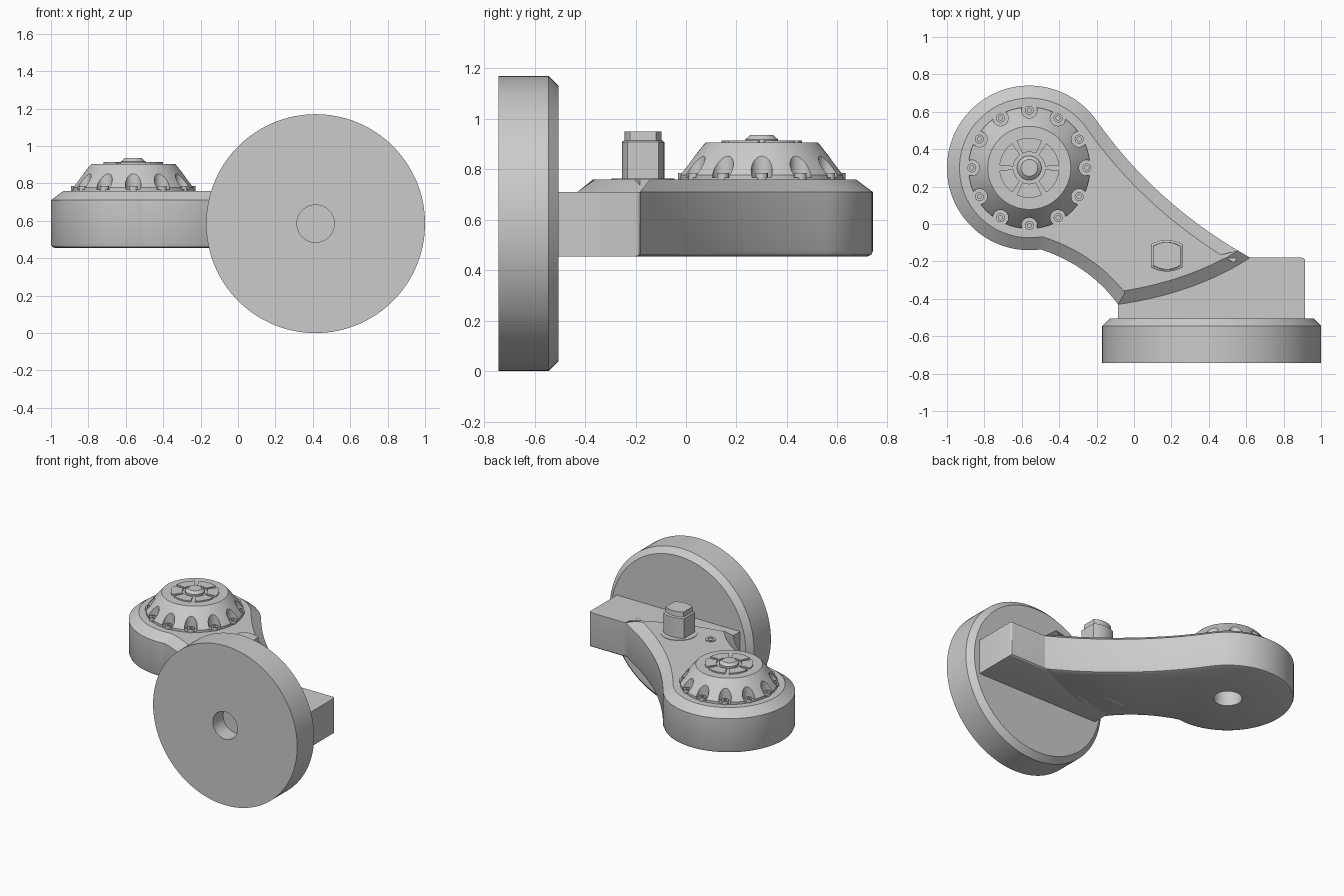
import bpy, bmesh, math
from mathutils import Vector, Matrix

if "Cube" in bpy.data.objects:
    bpy.data.objects.remove(bpy.data.objects["Cube"])

grey = bpy.data.materials.new("plain_grey")
grey.use_nodes = True
grey.diffuse_color = (0.6, 0.6, 0.6, 1)
grey.node_tree.nodes["Principled BSDF"].inputs["Base Color"].default_value = (0.6, 0.6, 0.6, 1)


def finish(name, bm, matrix=Matrix()):
    bmesh.ops.remove_doubles(bm, verts=bm.verts, dist=1e-5)
    bmesh.ops.recalc_face_normals(bm, faces=bm.faces)
    mesh = bpy.data.meshes.new(name)
    bm.to_mesh(mesh)
    bm.free()
    mesh.materials.append(grey)
    ob = bpy.data.objects.new(name, mesh)
    ob.matrix_world = matrix
    bpy.context.collection.objects.link(ob)
    return ob


def activate(ob):
    bpy.ops.object.select_all(action='DESELECT')
    ob.select_set(True)
    bpy.context.view_layer.objects.active = ob


def smooth(ob):
    activate(ob)
    bpy.ops.object.shade_smooth_by_angle(angle=math.radians(28))
    return ob


def cut(ob, cutter):
    mod = ob.modifiers.new("cut", 'BOOLEAN')
    mod.operation = 'DIFFERENCE'
    mod.solver = 'EXACT'
    mod.object = cutter
    activate(ob)
    bpy.ops.object.modifier_apply(modifier=mod.name)
    bpy.data.objects.remove(cutter)


def loft(bm, rings):
    """Skin matching closed loops and cap both ends."""
    loops = [[bm.verts.new(p) for p in r] for r in rings]
    n = len(loops[0])
    for a, b in zip(loops, loops[1:]):
        for i in range(n):
            j = (i + 1) % n
            bm.faces.new((a[i], a[j], b[j], b[i]))
    bm.faces.new(loops[0][::-1])
    bm.faces.new(loops[-1])


def lathe(bm, profile, centre=(0, 0), steps=96):
    """Revolve (radius, z) points; end radii are capped."""
    loft(bm, [[(centre[0] + r * math.cos(math.tau * i / steps),
                centre[1] + r * math.sin(math.tau * i / steps), z)
               for i in range(steps)] for r, z in profile])


def bezier(a, c, b, n=20):
    a, b, c = Vector(a), Vector(b), Vector(c)
    return [a * (1 - t) ** 2 + c * 2 * t * (1 - t) + b * t * t for t in (i / n for i in range(n))]


def inset(points, d):
    out = []
    for i, p in enumerate(points):
        e1 = (p - points[i - 1]).normalized()
        e2 = (points[(i + 1) % len(points)] - p).normalized()
        n1, n2 = Vector((-e1.y, e1.x)), Vector((-e2.y, e2.x))
        out.append(p + (n1 + n2) * d / (1 + n1.dot(n2)))
    return out


HEAD = (-0.56, 0.30)
BASE, DECK = 0.455, 0.76

# Arm: round head flowing into a curved, chamfered neck
outline = []
for i in range(73):
    a = math.radians(35 + (278 - 35) * i / 72)
    outline.append(Vector((HEAD[0] + 0.44 * math.cos(a), HEAD[1] + 0.44 * math.sin(a))))
head_start, head_end = outline[0].copy(), outline.pop()
outline += bezier(head_end, (-0.24, -0.22), (-0.085, -0.43))
outline += bezier((-0.085, -0.43), (0.33, -0.37), (0.62, -0.18))
outline += bezier((0.62, -0.18), (0.115, 0.105), head_start)[:]
bm = bmesh.new()
levels = [(0.02, BASE), (0.006, BASE + 0.006), (0, BASE + 0.02), (0, 0.71), (0.067, DECK)]
loft(bm, [[(p.x, p.y, z) for p in inset(outline, d)] for d, z in levels])
arm = finish("arm", bm)
bm = bmesh.new()
lathe(bm, [(0.095, BASE - 0.1), (0.095, BASE + 0.17)], HEAD)
cut(arm, finish("arm_hole_cutter", bm))
smooth(arm)

# Mounting block between arm and disc
bm = bmesh.new()
bmesh.ops.create_cube(bm, size=1)
bmesh.ops.transform(bm, verts=bm.verts, matrix=Matrix.Translation((0.415, -0.345, 0.5825))
                    @ Matrix.Diagonal((1.0, 0.33, 0.255, 1)))
edges = [e for e in bm.edges if all(v.co.y > -0.3 and v.co.x > 0.5 for v in e.verts)
         or all(v.co.y > -0.3 and v.co.z < 0.5 for v in e.verts)]
bmesh.ops.bevel(bm, geom=edges, offset=0.018, segments=3, affect='EDGES', profile=0.5)
smooth(finish("mounting_block", bm))

# Large disc with a chamfered rear rim and a blind front hole
bm = bmesh.new()
lathe(bm, [(0.1, 0.12), (0.1, 0), (0.585, 0), (0.585, 0.197), (0.545, 0.237)], steps=128)
smooth(finish("mounting_disc", bm, Matrix.Translation((0.415, -0.742, 0.585))
              @ Matrix.Rotation(-math.pi / 2, 4, 'X')))

# Knob: tapered body with twelve scallops
bm = bmesh.new()
lathe(bm, [(0.325, DECK - 0.01), (0.325, 0.777), (0.315, 0.79), (0.232, 0.895), (0.222, 0.905)], HEAD)
knob = finish("knob_body", bm)
spots = [(HEAD[0] + 0.308 * math.cos(math.tau * i / 12),
          HEAD[1] + 0.308 * math.sin(math.tau * i / 12)) for i in range(12)]
bm = bmesh.new()
for s in spots:
    lathe(bm, [(0.042, 0.768), (0.042, 1.0)], s, 24)
cut(knob, finish("scallop_cutter", bm))
smooth(knob)

# Small hollow-headed screw in each scallop
bm = bmesh.new()
for s in spots:
    lathe(bm, [(0.024, 0.76), (0.024, 0.785), (0.011, 0.785), (0.011, 0.775)], s, 16)
smooth(finish("knob_screws", bm))

# Raised segments on the knob top
bm = bmesh.new()
for k in range(6):
    angles = [math.radians(k * 60 + 5 + 50 * i / 10) for i in range(11)]
    ring = [(0.16, a) for a in angles] + [(0.085, a) for a in reversed(angles)]
    loft(bm, [[(HEAD[0] + r * math.cos(a), HEAD[1] + r * math.sin(a), z) for r, a in ring]
              for z in (0.9, 0.914)])
smooth(finish("knob_top_segments", bm))

# Centre button
bm = bmesh.new()
lathe(bm, [(0.065, 0.9), (0.065, 0.918), (0.045, 0.935)], HEAD, 48)
smooth(finish("knob_button", bm))

# Peg: round-ended post with two flats and a stepped top
def peg_ring(half, z):
    pts = []
    for sign in (1, -1):
        for i in range(13):
            t = 1 - 2 * i / 12
            pts.append((0.175 + sign * half * t,
                        -0.17 + sign * (half - 0.022 * t * t), z))
    return pts

bm = bmesh.new()
loft(bm, [peg_ring(0.084, DECK - 0.02), peg_ring(0.084, 0.908),
          peg_ring(0.074, 0.914), peg_ring(0.073, 0.95)])
smooth(finish("square_peg", bm))

# Thin collar under the peg and small screw on the neck
bm = bmesh.new()
lathe(bm, [(0.125, DECK - 0.005), (0.125, DECK + 0.003)], (0.175, -0.17), 48)
smooth(finish("peg_collar", bm))
bm = bmesh.new()
lathe(bm, [(0.035, DECK - 0.005), (0.035, DECK + 0.006), (0.018, DECK + 0.006),
           (0.018, DECK + 0.001)], (-0.06, -0.2), 24)
smooth(finish("neck_screw", bm))
